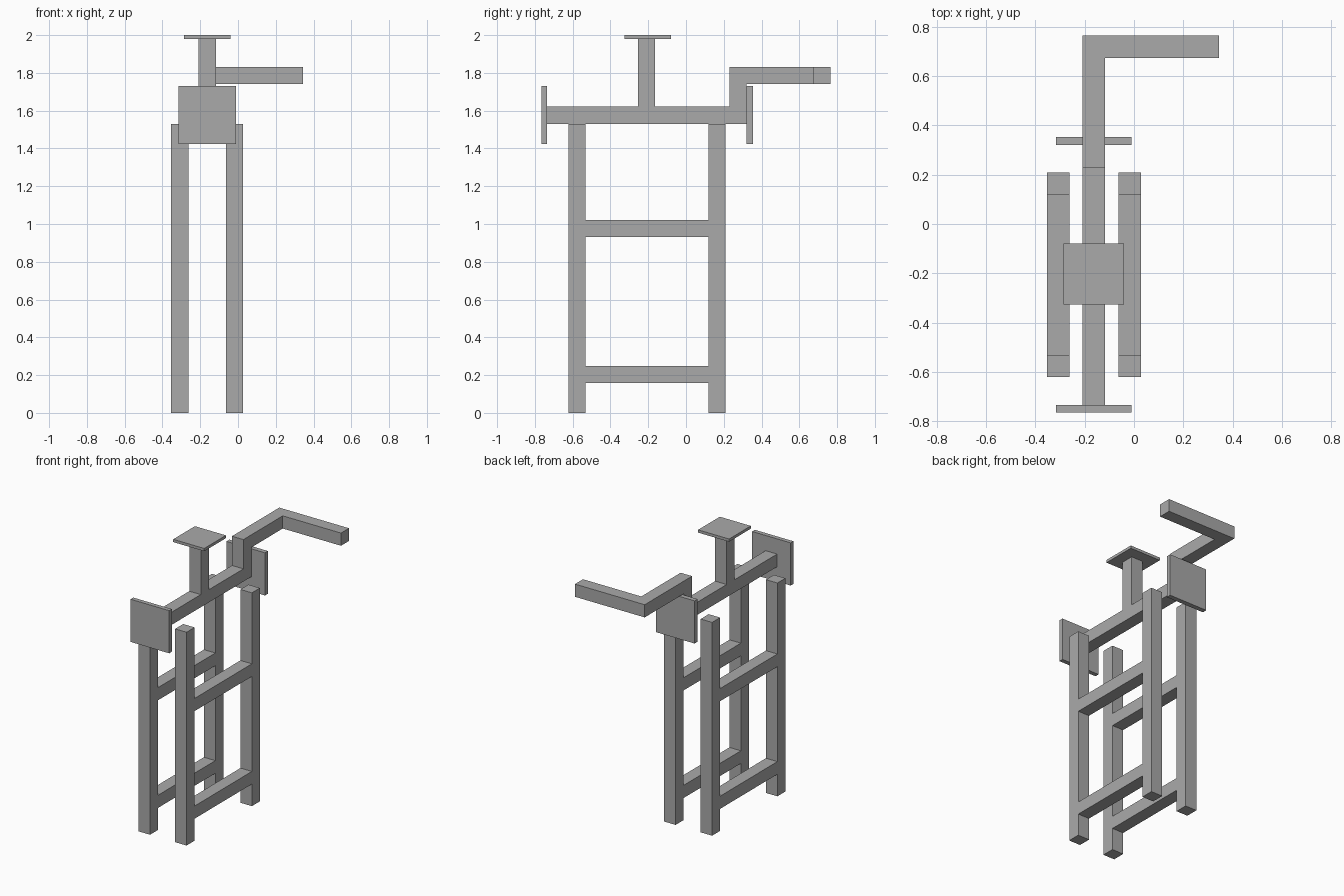
import bpy
import bmesh
from mathutils import Vector

cube = bpy.data.objects.get("Cube")
if cube:
    bpy.data.objects.remove(cube, do_unlink=True)

# One plain grey for everything
grey = bpy.data.materials.new("plain grey")
grey.use_nodes = True
colour = (0.4, 0.4, 0.4, 1)
grey.diffuse_color = colour
grey.node_tree.nodes["Principled BSDF"].inputs["Base Color"].default_value = colour

BAR = 0.091      # thickness of every square bar
MID = -0.163     # x of the centre line of the stand


def finish(name, bm):
    bmesh.ops.recalc_face_normals(bm, faces=bm.faces)
    mesh = bpy.data.meshes.new(name)
    bm.to_mesh(mesh)
    bm.free()
    mesh.materials.append(grey)
    obj = bpy.data.objects.new(name, mesh)
    bpy.context.collection.objects.link(obj)
    return obj


def box(name, low, high):
    """Box between two opposite corners."""
    low, high = Vector(low), Vector(high)
    bm = bmesh.new()
    bmesh.ops.create_cube(bm, size=1)
    bmesh.ops.scale(bm, vec=high - low, verts=bm.verts)
    bmesh.ops.translate(bm, vec=(low + high) / 2, verts=bm.verts)
    return finish(name, bm)


def extrude(name, points, direction):
    """Flat outline pushed out along a direction."""
    bm = bmesh.new()
    face = bm.faces.new([bm.verts.new(p) for p in points])
    moved = bmesh.ops.extrude_face_region(bm, geom=[face], use_keep_orig=True)
    verts = [v for v in moved["geom"] if isinstance(v, bmesh.types.BMVert)]
    bmesh.ops.translate(bm, vec=direction, verts=verts)
    return finish(name, bm)


# Two ladder-shaped side frames: two legs joined by two rails
FRONT, BACK, LEG_TOP = -0.622, 0.209, 1.53
for side, offset in (("right", -0.145), ("left", 0.145)):
    x0 = MID + offset - BAR / 2
    x1 = x0 + BAR
    box(side + "_front_leg", (x0, FRONT, 0), (x1, FRONT + BAR, LEG_TOP))
    box(side + "_back_leg", (x0, BACK - BAR, 0), (x1, BACK, LEG_TOP))
    for level, z in (("lower", 0.158), ("upper", 0.93)):
        box(f"{side}_{level}_rail", (x0, FRONT + BAR, z), (x1, BACK - BAR, z + BAR))

# Top beam with its post and back riser, as one side profile
x0, x1 = MID - BAR / 2, MID + BAR / 2
beam_top, riser_y, post_y = LEG_TOP + BAR, 0.229, -0.254
arm_low, arm_high, tail_y = 1.74, 1.831, 0.675
outline = [
    (-0.735, LEG_TOP), (riser_y + BAR, LEG_TOP), (riser_y + BAR, arm_low),
    (tail_y, arm_low), (tail_y, arm_high), (riser_y, arm_high),
    (riser_y, beam_top), (post_y + BAR, beam_top), (post_y + BAR, 1.98),
    (post_y, 1.98), (post_y, beam_top), (-0.735, beam_top),
]
extrude("beam_with_post", [(x0, y, z) for y, z in outline], (BAR, 0, 0))

# Sideways arm at the end of the beam
box("side_arm", (x0, tail_y, arm_low), (0.345, tail_y + BAR, arm_high))

# Thin square plates
HALF = 0.153
for name, y0, y1 in (("front_plate", -0.766, -0.735), ("back_plate", 0.32, 0.354)):
    box(name, (MID - HALF, y0, 1.424), (MID + HALF, y1, 1.73))
box("top_plate", (MID - 0.123, -0.326, 1.98), (MID + 0.123, -0.08, 2))
